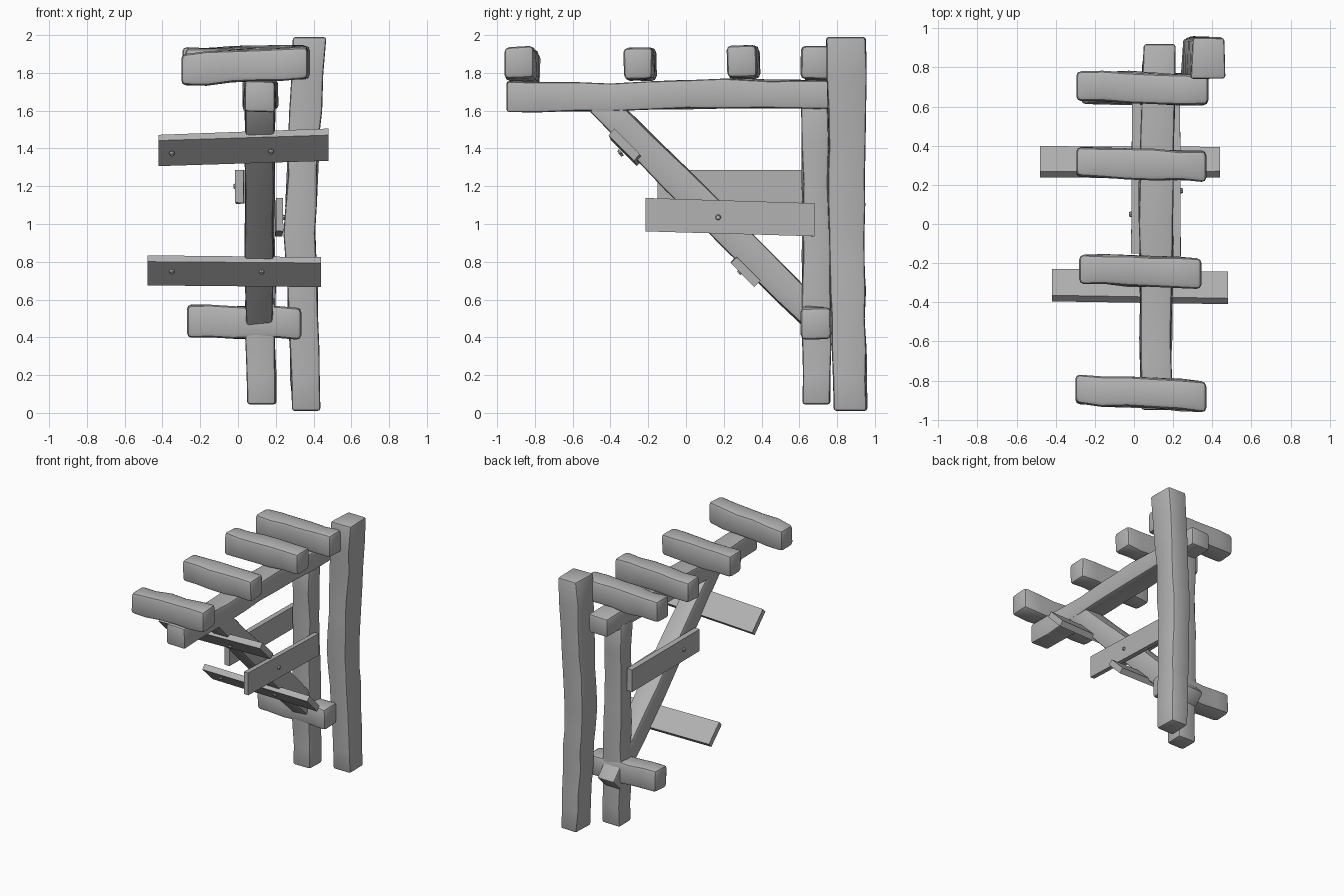
import bpy, bmesh, math, random
from mathutils import Vector

random.seed(4)
cube = bpy.data.objects.get("Cube")
if cube:
    bpy.data.objects.remove(cube, do_unlink=True)

wood = bpy.data.materials.new("grey_wood")
wood.use_nodes = True
GREY = (0.45, 0.45, 0.45, 1)
wood.diffuse_color = GREY
wood.node_tree.nodes["Principled BSDF"].inputs["Base Color"].default_value = GREY

X, Y, Z = Vector((1, 0, 0)), Vector((0, 1, 0)), Vector((0, 0, 1))
OUT = Vector((0, 1, 1)).normalized()      # square to the sloping brace
DOWN = Vector((0, 1, -1)).normalized()    # along the sloping brace


def finish(name, bm):
    bmesh.ops.recalc_face_normals(bm, faces=bm.faces)
    mesh = bpy.data.meshes.new(name)
    bm.to_mesh(mesh)
    bm.free()
    mesh.materials.append(wood)
    obj = bpy.data.objects.new(name, mesh)
    bpy.context.collection.objects.link(obj)
    bpy.ops.object.select_all(action='DESELECT')
    obj.select_set(True)
    bpy.context.view_layer.objects.active = obj
    bpy.ops.object.shade_smooth_by_angle(angle=math.radians(38))


def timber(name, side, up, stations, cuts=1, rough=0.006, round_edge=0.015):
    """Loft a rectangular section through (centre, width, height) stations."""
    sections = []
    for (c0, w0, h0), (c1, w1, h1) in zip(stations, stations[1:]):
        for i in range(cuts):
            t = i / cuts
            sections.append((Vector(c0).lerp(Vector(c1), t),
                             w0 + (w1 - w0) * t, h0 + (h1 - h0) * t))
    c, w, h = stations[-1]
    sections.append((Vector(c), w, h))

    bm = bmesh.new()
    rings = []
    for c, w, h in sections:
        ring = []
        for a, b in ((-1, -1), (1, -1), (1, 1), (-1, 1)):
            da, db = (random.uniform(-rough, rough) for _ in range(2))
            ring.append(bm.verts.new(c + side * (a * w / 2 + da) + up * (b * h / 2 + db)))
        rings.append(ring)
    for r0, r1 in zip(rings, rings[1:]):
        for i in range(4):
            j = (i + 1) % 4
            bm.faces.new((r0[i], r0[j], r1[j], r1[i]))
    bm.faces.new(rings[0])
    bm.faces.new(rings[-1])
    bmesh.ops.recalc_face_normals(bm, faces=bm.faces)
    if round_edge:
        sharp = [e for e in bm.edges if e.calc_face_angle(0) > math.radians(50)]
        bmesh.ops.bevel(bm, geom=sharp, offset=round_edge, segments=2,
                        profile=0.5, affect='EDGES', clamp_overlap=True)
    finish(name, bm)


def nail(name, centre, normal):
    bm = bmesh.new()
    bmesh.ops.create_cone(bm, cap_ends=True, segments=8, radius1=0.016,
                          radius2=0.011, depth=0.014)
    bmesh.ops.rotate(bm, verts=bm.verts, matrix=Z.rotation_difference(normal).to_matrix())
    bmesh.ops.translate(bm, verts=bm.verts, vec=centre)
    finish(name, bm)


# Upright posts
timber("tall_post", X, Y, [
    ((0.363, 0.872, 0.01), 0.15, 0.17),
    ((0.343, 0.86, 0.5), 0.16, 0.18),
    ((0.328, 0.852, 0.95), 0.165, 0.19),
    ((0.347, 0.85, 1.4), 0.16, 0.19),
    ((0.38, 0.85, 1.99), 0.17, 0.21)], cuts=3)
timber("short_post", X, Y, [
    ((0.128, 0.693, 0.045), 0.15, 0.145),
    ((0.118, 0.69, 0.5), 0.16, 0.15),
    ((0.115, 0.687, 1.0), 0.15, 0.14),
    ((0.115, 0.685, 1.64), 0.16, 0.14)], cuts=3)

# Horizontal arm and sloping brace
timber("arm_beam", X, Z, [
    ((0.112, -0.95, 1.675), 0.16, 0.16),
    ((0.112, -0.4, 1.672), 0.165, 0.145),
    ((0.115, 0.2, 1.69), 0.175, 0.15),
    ((0.13, 0.92, 1.68), 0.16, 0.15)], cuts=3)
timber("diagonal_brace", X, OUT, [
    ((0.115, -0.47, 1.66), 0.155, 0.14),
    ((0.112, -0.05, 1.235), 0.15, 0.16),
    ((0.112, 0.4, 0.785), 0.15, 0.165),
    ((0.115, 0.8, 0.385), 0.14, 0.14)], cuts=3, rough=0.004)

# Sleepers across the arm, and one low on the short post:
# left end x, y, z, then right end x, y, z
SLEEPERS = {
    "front_sleeper": ((-0.30, -0.845, 1.815), (0.37, -0.88, 1.855)),
    "second_sleeper": ((-0.28, -0.23, 1.84), (0.345, -0.255, 1.85)),
    "third_sleeper": ((-0.295, 0.315, 1.85), (0.37, 0.295, 1.86)),
    "rear_sleeper": ((-0.295, 0.71, 1.84), (0.38, 0.685, 1.855)),
    "low_sleeper": ((-0.27, 0.69, 0.487), (0.335, 0.69, 0.475)),
}
for name, (a, b) in SLEEPERS.items():
    timber(name, Y, Z, [(a, 0.15, 0.17), (b, 0.16, 0.17)],
           cuts=5, rough=0.007, round_edge=0.025)

# Sawn side boards gripping the post and brace
timber("left_side_board", X, Z, [
    ((0.22, -0.215, 1.05), 0.04, 0.175),
    ((0.215, 0.68, 1.022), 0.04, 0.175)], rough=0.002, round_edge=0)
timber("right_side_board", X, Z, [
    ((0.008, -0.15, 1.20), 0.045, 0.175),
    ((0.012, 0.69, 1.195), 0.045, 0.175)], rough=0.002, round_edge=0)

# Sawn cross boards nailed under the brace
timber("upper_cross_board", DOWN, OUT, [
    ((-0.42, -0.312, 1.39), 0.19, 0.045),
    ((0.48, -0.328, 1.42), 0.19, 0.045)], rough=0.002, round_edge=0)
timber("lower_cross_board", DOWN, OUT, [
    ((-0.48, 0.318, 0.755), 0.18, 0.045),
    ((0.44, 0.315, 0.745), 0.18, 0.045)], rough=0.002, round_edge=0)

# Nail heads
for i, spot in enumerate([(-0.35, -0.345, 1.37), (0.175, -0.35, 1.38),
                          (-0.35, 0.285, 0.745), (0.125, 0.283, 0.743)]):
    nail(f"cross_board_nail_{i + 1}", Vector(spot), -OUT)
nail("left_side_board_nail", Vector((0.243, 0.17, 1.035)), X)
nail("right_side_board_nail", Vector((-0.018, 0.05, 1.2)), -X)
